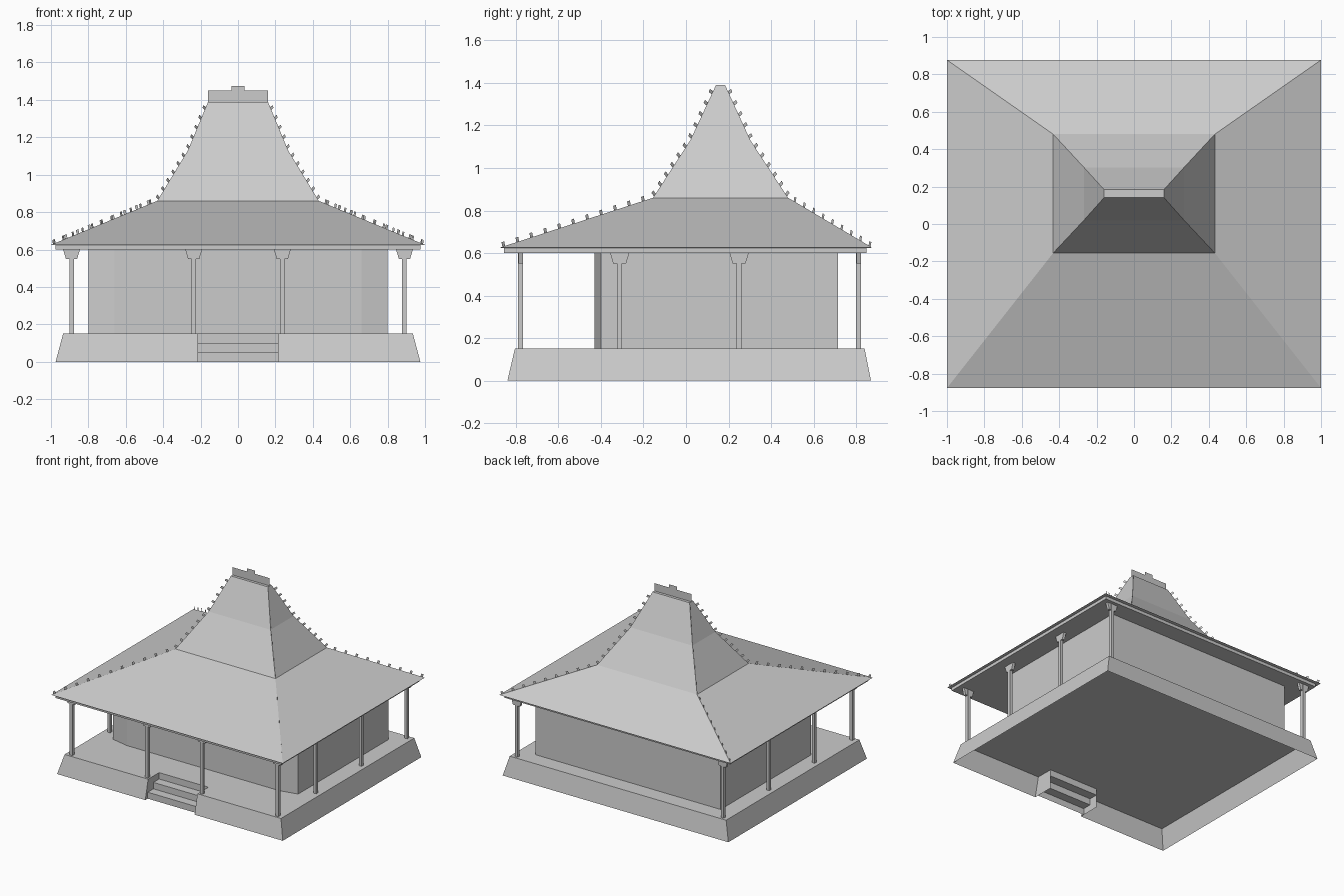
import bpy
from mathutils import Vector

if "Cube" in bpy.data.objects:
    bpy.data.objects.remove(bpy.data.objects["Cube"])


def mesh(name, verts, faces):
    me = bpy.data.meshes.new(name)
    me.from_pydata([tuple(v) for v in verts], [], faces)
    me.update()
    ob = bpy.data.objects.new(name, me)
    bpy.context.collection.objects.link(ob)
    return ob


def loft(name, rings, bottom=False, top=False, skip=()):
    """Joins equal-sized point rings, listed from low to high."""
    n = len(rings[0])
    verts = [p for r in rings for p in r]
    faces = []
    for k in range(len(rings) - 1):
        for i in range(n):
            if i not in skip:
                j = (i + 1) % n
                faces.append((k * n + i, k * n + j, k * n + n + j, k * n + n + i))
    if bottom:
        faces.append(tuple(range(n))[::-1])
    if top:
        faces.append(tuple(range(len(verts) - n, len(verts))))
    return mesh(name, verts, faces)


def rect(hx, y0, y1, z):
    return [(-hx, y0, z), (hx, y0, z), (hx, y1, z), (-hx, y1, z)]


# Plinth: tapered open-bottom shell with a notch for the stairs
NX, NY, DECK = 0.213, -0.67, 0.15


def plinth_ring(hx, y0, y1, z):
    return [(-hx, y0, z), (-NX, y0, z), (-NX, NY, z), (NX, NY, z),
            (NX, y0, z), (hx, y0, z), (hx, y1, z), (-hx, y1, z)]


loft("plinth", [plinth_ring(0.975, -0.84, 0.87, 0),
                plinth_ring(0.935, -0.805, 0.84, DECK)], top=True, skip=(2,))

# Stairs: folded strip of risers and treads
prof = [(-0.81, 0), (-0.81, 0.05), (-0.74, 0.05), (-0.74, 0.10), (NY, 0.10), (NY, DECK)]
mesh("stairs", [(x, y, z) for y, z in prof for x in (-NX, NX)],
     [(2 * i, 2 * i + 1, 2 * i + 3, 2 * i + 2) for i in range(len(prof) - 1)])

# House walls with slightly angled front corners
plan = [(-0.8, -0.40), (-0.66, -0.43), (0.66, -0.43), (0.8, -0.40), (0.8, 0.715), (-0.8, 0.715)]
loft("walls", [[(x, y, z) for x, y in plan] for z in (DECK, 0.60)])

# Roof: eave board, shallow skirt and steep two-stage crown
EAVE = (1.0, -0.877, 0.877, 0.625)
BREAK = (0.432, -0.155, 0.48, 0.86)
MID = (0.268, 0.02, 0.303, 1.13)
TOP = (0.16, 0.141, 0.184, 1.39)
loft("roof", [rect(*r) for r in ((0.975, -0.857, 0.85, 0.60), (0.975, -0.857, 0.85, 0.624),
                                 EAVE, BREAK, MID, TOP)], bottom=True, top=True)

# Flat ridge crest with a raised centre
crest = [(-0.16, 1.39), (0.16, 1.39), (0.16, 1.45), (0.035, 1.45),
         (0.035, 1.475), (-0.035, 1.475), (-0.035, 1.45), (-0.16, 1.45)]
mesh("ridge_crest", [(x, 0.1625, z) for x, z in crest], [tuple(range(8))])


# Hip ornaments: small upright plates along each hip
def hip_teeth(name, path, spacing, w=0.017, h=0.022):
    verts, faces = [], []
    for a, b in zip(path, path[1:]):
        d = b - a
        count = round(d.length / spacing)
        d.normalize()
        flat = Vector((d.x, d.y, 0)).normalized()
        up = Vector((0, 0, 1)) * flat.dot(d) - flat * d.z
        for i in range(count):
            c = a.lerp(b, (i + 0.3) / count)
            k = len(verts)
            verts += [c - d * w / 2, c + d * w / 2, c + d * w / 2 + up * h, c - d * w / 2 + up * h]
            faces.append((k, k + 1, k + 2, k + 3))
    mesh(name, verts, faces)


for sx, xn in ((-1, "left"), (1, "right")):
    for k, yn in ((1, "front"), (2, "back")):
        e, b, m, t = [Vector((sx * r[0], r[k], r[3])) for r in (EAVE, BREAK, MID, TOP)]
        hip_teeth(f"skirt_ornaments_{yn}_{xn}", [e, b], 0.085)
        hip_teeth(f"crown_ornaments_{yn}_{xn}", [b, m, t], 0.06)


# Posts with tapered bracket heads
def post(name, x, y, along_y=False, w=0.012):
    loft(name, [[(x + a, y + b, z) for a, b in ((-w, -w), (w, -w), (w, w), (-w, w))]
                for z in (DECK, 0.60)])
    rings = []
    for half, z in ((0.03, 0.55), (0.045, 0.60)):
        a, b = (w * 0.9, half) if along_y else (half, w * 0.9)
        rings.append([(x - a, y - b, z), (x + a, y - b, z), (x + a, y + b, z), (x - a, y + b, z)])
    loft(name + "_bracket", rings, bottom=True, top=True)


for s, n in ((-1, "left"), (1, "right")):
    post(f"front_corner_post_{n}", s * 0.89, -0.778)
    post(f"back_corner_post_{n}", s * 0.89, 0.812)
    post(f"entrance_post_{n}", s * 0.237, -0.778)
    post(f"side_post_front_{n}", s * 0.89, -0.312, True)
    post(f"side_post_back_{n}", s * 0.89, 0.25, True)
